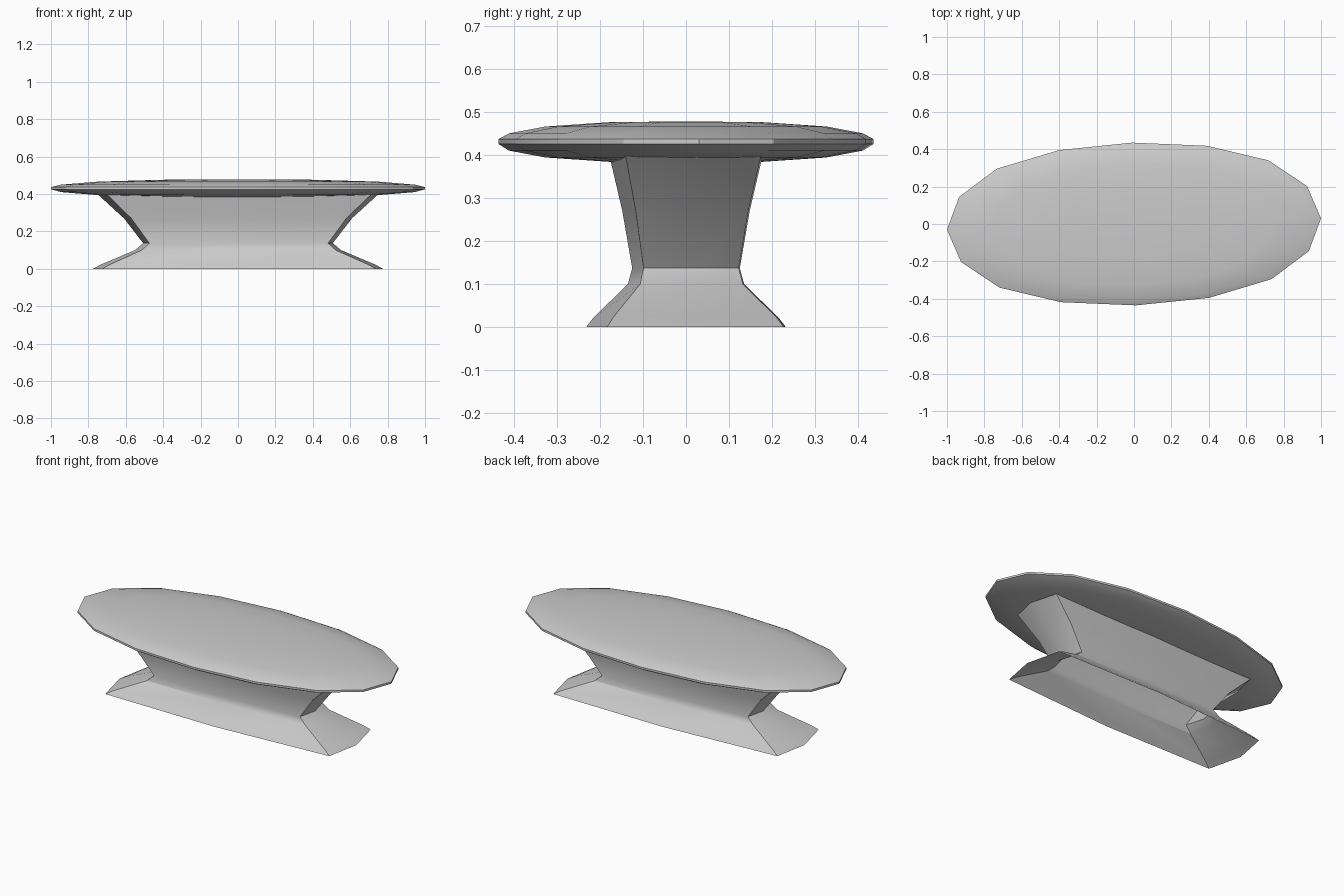
import bpy
import bmesh
import math

if "Cube" in bpy.data.objects:
    bpy.data.objects.remove(bpy.data.objects["Cube"])


def point_symmetric(half):
    """Close an outline by repeating it turned through 180 degrees."""
    return half + [(-x, -y) for x, y in half]


def loft(name, outline, levels, cap_bottom, cap_top, angle):
    """Stack scaled copies of an outline; each level is (x scale, y scale, z)."""
    bm = bmesh.new()
    rings = [[bm.verts.new((x * sx, y * sy, z)) for x, y in outline]
             for sx, sy, z in levels]
    n = len(outline)
    for low, high in zip(rings, rings[1:]):
        for i in range(n):
            j = (i + 1) % n
            bm.faces.new((low[i], low[j], high[j], high[i]))
    for ring, z in ((rings[0], cap_bottom), (rings[-1], cap_top)):
        if z is not None:
            centre = bm.verts.new((0, 0, z))
            for i in range(n):
                bm.faces.new((ring[i], ring[(i + 1) % n], centre))
    bmesh.ops.recalc_face_normals(bm, faces=bm.faces)
    mesh = bpy.data.meshes.new(name)
    bm.to_mesh(mesh)
    bm.free()
    obj = bpy.data.objects.new(name, mesh)
    bpy.context.collection.objects.link(obj)
    bpy.ops.object.select_all(action='DESELECT')
    obj.select_set(True)
    bpy.context.view_layer.objects.active = obj
    bpy.ops.object.shade_smooth_by_angle(angle=math.radians(angle))
    return obj


# Tabletop: sixteen-sided oval with a gently domed top and underside
oval = point_symmetric([(1.0, 0.03), (0.925, 0.203), (0.72, 0.34), (0.39, 0.418),
                        (-0.01, 0.435), (-0.40, 0.395), (-0.735, 0.295),
                        (-0.935, 0.145)])
top_levels = [(s, s, z) for s, z in (
    (0.41, 0.384), (0.75, 0.394), (0.945, 0.410), (1.0, 0.425),
    (1.0, 0.437), (0.945, 0.450), (0.75, 0.466), (0.41, 0.476))]
loft("tabletop", oval, top_levels, 0.382, 0.478, 30)

# Pedestal: open hollow shell, flared foot, narrow neck and widening stem
section = point_symmetric([(0.95, -0.79), (1.0, 0.08), (0.935, 0.98), (0.0, 1.0)])
pedestal_levels = [
    (0.775, 0.232, 0.0), (0.735, 0.215, 0.022), (0.55, 0.135, 0.10),
    (0.507, 0.125, 0.137), (0.61, 0.148, 0.27), (0.75, 0.178, 0.398)]
loft("pedestal", section, pedestal_levels, None, None, 30)
